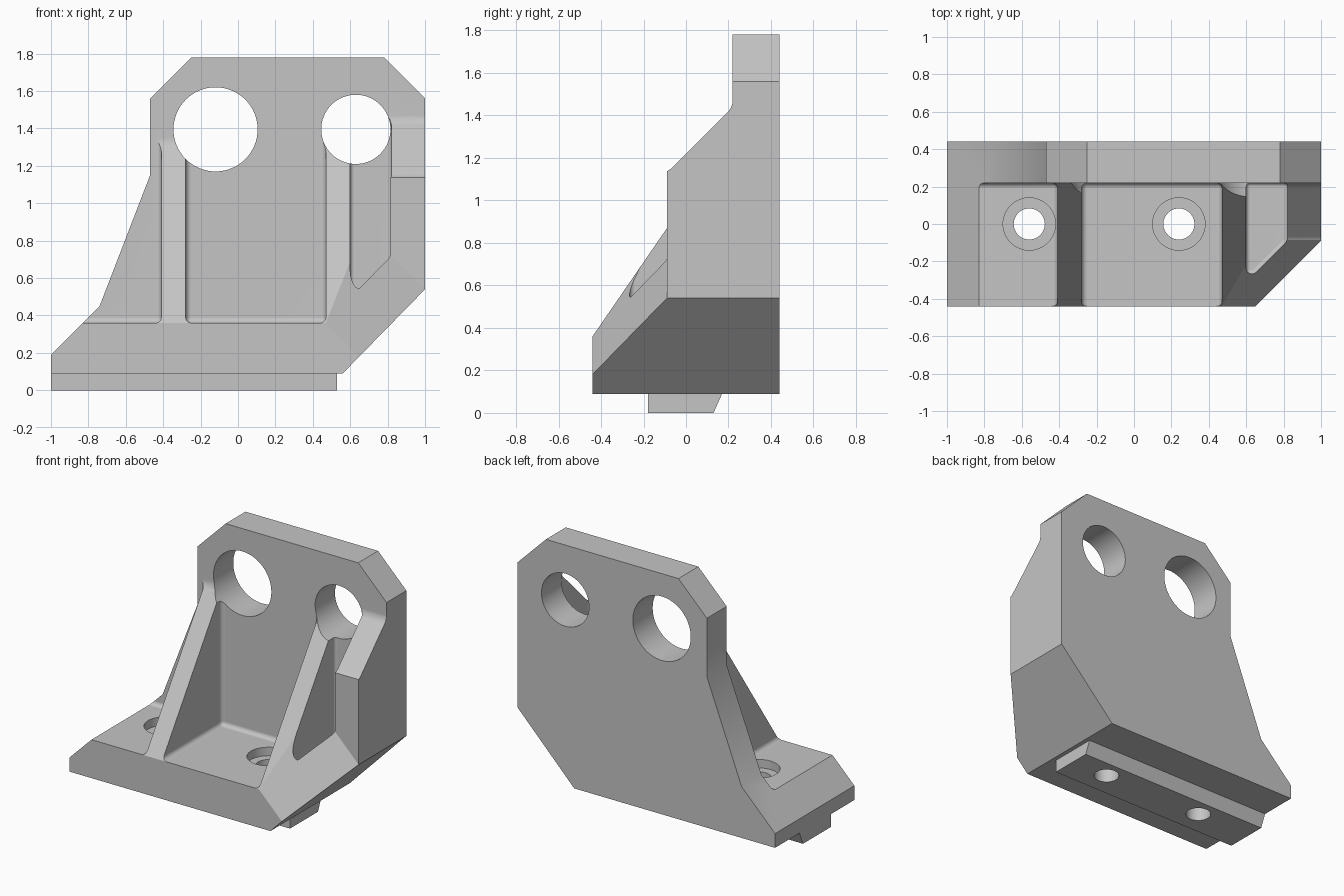
import bpy, bmesh, math
from mathutils import Vector

old = bpy.data.objects.get("Cube")
if old:
    bpy.data.objects.remove(old, do_unlink=True)

# Single grey material
grey = bpy.data.materials.new("plain_grey")
grey.use_nodes = True
grey.diffuse_color = (0.56, 0.56, 0.56, 1)
grey.node_tree.nodes["Principled BSDF"].inputs["Base Color"].default_value = (0.56, 0.56, 0.56, 1)

PLACE = {
    "x": lambda a, b, t: (t, a, b),
    "y": lambda a, b, t: (a, t, b),
    "z": lambda a, b, t: (a, b, t),
}


def make_object(name, bm):
    bmesh.ops.recalc_face_normals(bm, faces=bm.faces[:])
    mesh = bpy.data.meshes.new(name)
    bm.to_mesh(mesh)
    bm.free()
    mesh.materials.append(grey)
    obj = bpy.data.objects.new(name, mesh)
    bpy.context.scene.collection.objects.link(obj)
    return obj


def prism(name, profile, axis, lo, hi, fillet=0, floor=False, plane=None):
    """Extrude a 2D profile along an axis; optionally round its long and floor edges."""
    bm = bmesh.new()
    place = PLACE[axis]
    ring = [[bm.verts.new(place(a, b, t)) for a, b in profile] for t in (lo, hi)]
    n = len(profile)
    bm.faces.new(ring[0])
    bm.faces.new(ring[1])
    for i in range(n):
        j = (i + 1) % n
        bm.faces.new((ring[0][i], ring[0][j], ring[1][j], ring[1][i]))
    bmesh.ops.recalc_face_normals(bm, faces=bm.faces[:])
    if plane:
        # Keep only the side the plane normal points to
        geom = bm.verts[:] + bm.edges[:] + bm.faces[:]
        bmesh.ops.bisect_plane(bm, geom=geom, plane_co=plane[0], plane_no=plane[1],
                               clear_inner=True)
        bmesh.ops.holes_fill(bm, edges=[e for e in bm.edges if e.is_boundary])
    if fillet:
        k = "xyz".index(axis)
        edges = []
        for e in bm.edges:
            a, b = e.verts[0].co[k], e.verts[1].co[k]
            along = abs(a - b) > 1e-4
            at_floor = abs(a - lo) < 1e-4 and abs(b - lo) < 1e-4
            if along or (floor and at_floor):
                edges.append(e)
        bmesh.ops.bevel(bm, geom=edges, offset=fillet, offset_type="OFFSET",
                        segments=5, profile=0.5, affect="EDGES", clamp_overlap=True)
    return make_object(name, bm)


def disc(cx, cy, r, n=64):
    return [(cx + r * math.cos(2 * math.pi * i / n), cy + r * math.sin(2 * math.pi * i / n))
            for i in range(n)]


def cut(target, cutter):
    cutter.hide_render = True
    mod = target.modifiers.new("cut", "BOOLEAN")
    mod.operation = "DIFFERENCE"
    mod.solver = "EXACT"
    mod.object = cutter
    bpy.context.view_layer.objects.active = target
    bpy.ops.object.modifier_apply(modifier=mod.name)
    bpy.data.objects.remove(cutter, do_unlink=True)


# Full-depth block with the front outline
bracket = prism("bracket_body", [
    (-1, .09), (.56, .09), (1, .54), (1, 1.56), (.78, 1.78), (-.25, 1.78),
    (-.47, 1.56), (-.47, 1.15), (-.74, .45), (-1, .19)], "y", -.44, .44)

# Sloped front of the ribs, and the stepped top of the right-hand wall
slope = 0.96 / 0.66
cut(bracket, prism("rib_slope_cutter", [
    (-1, .36 - .56 * slope), (.22, 1.32), (.22, 3), (-1, 3)], "x", -2, .79, fillet=.03))
cut(bracket, prism("wall_top_cutter", [
    (-1, 1.13), (-.09, 1.13), (.22, 1.44), (.22, 3), (-1, 3)], "x", .78, 2, fillet=.03))

# Slanted front corner beside the wall
p0, p1, p2 = Vector((.47, -.44, .36)), Vector((.65, -.44, .18)), Vector((1, -.09, .54))
normal = (p1 - p0).cross(p2 - p0).normalized()
if normal.z < 0:
    normal = -normal
cut(bracket, prism("corner_cutter", [(-.3, -1), (2, -1), (2, -.09), (-.3, -.09)],
                   "z", -1, 3, plane=(p0, normal)))

# Three filleted pockets that leave the two ribs standing
cut(bracket, prism("left_pocket_cutter", [(-2, -1), (-.41, -1), (-.41, .22), (-2, .22)],
                   "z", .36, 3, fillet=.03, floor=True))
cut(bracket, prism("middle_pocket_cutter", [(-.28, -1), (.47, -1), (.47, .22), (-.28, .22)],
                   "z", .36, 3, fillet=.03, floor=True))
cut(bracket, prism("right_pocket_cutter",
                   [(.60, -.26), (.64, -.27), (.82, -.09), (.82, .22), (.60, .22)],
                   "z", .36, 3, fillet=.025, floor=True))

# Two large holes through the upright plate
for x, z, r in ((-.12, 1.395, .225), (.63, 1.395, .185)):
    cut(bracket, prism("plate_hole_cutter", disc(x, z, r), "y", -1, 1))

# Locating key under the base
key = prism("locating_key", [(-.18, 0), (.13, 0), (.17, .09), (-.18, .09)], "x", -1, .53)

# Counterbored bolt holes through base and key
for x in (-.56, .24):
    cut(bracket, prism("counterbore_cutter", disc(x, 0, .14), "z", .30, .45))
    for part in (bracket, key):
        cut(part, prism("bolt_hole_cutter", disc(x, 0, .083), "z", -.5, .5))

# Smooth fillets and bores, crisp edges elsewhere
for part in (bracket, key):
    bpy.ops.object.select_all(action="DESELECT")
    part.select_set(True)
    bpy.context.view_layer.objects.active = part
    bpy.ops.object.shade_smooth_by_angle(angle=math.radians(25))
    weighted = part.modifiers.new("even_shading", "WEIGHTED_NORMAL")
    weighted.keep_sharp = True
